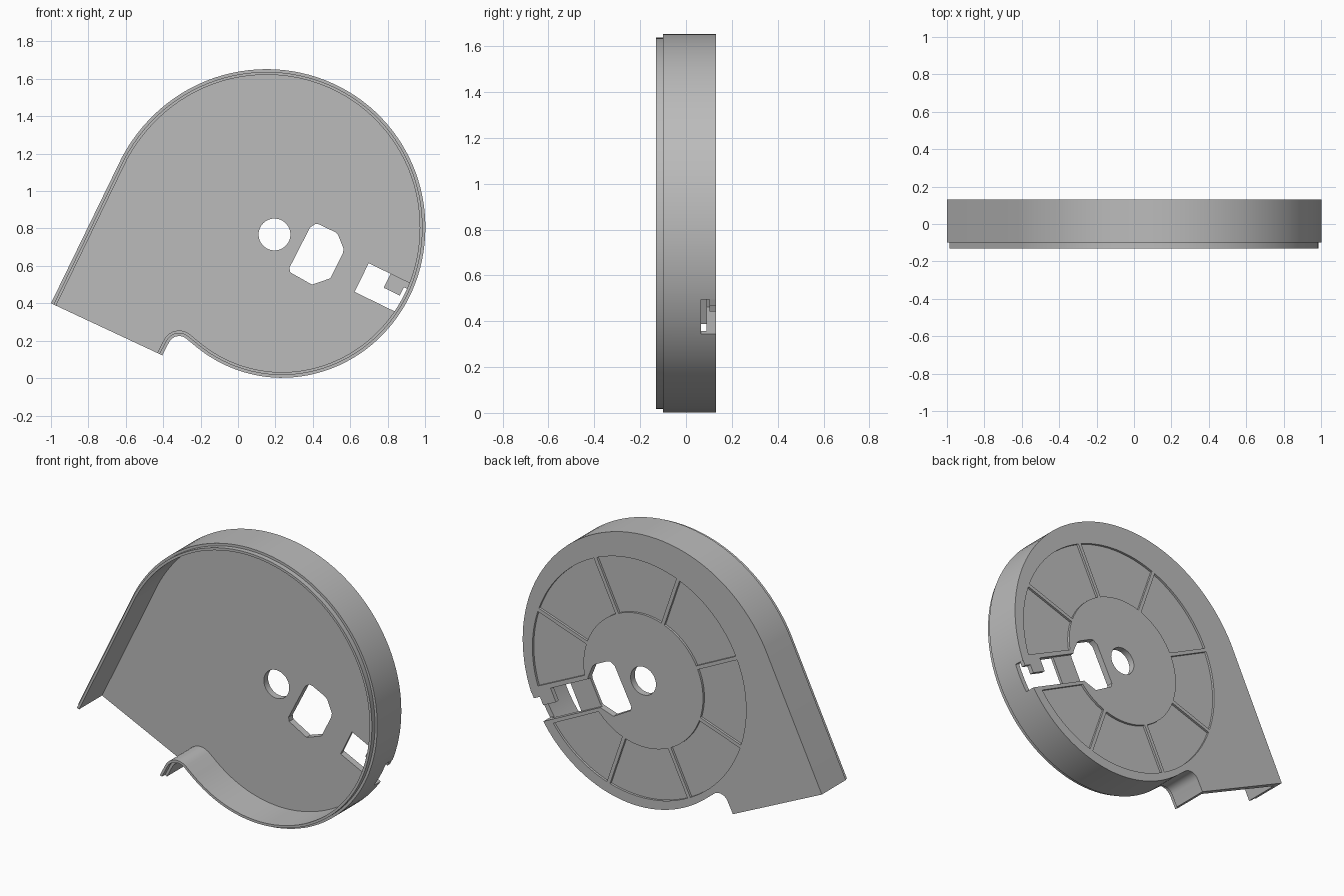
import bpy, bmesh, math
from mathutils import Vector

if "Cube" in bpy.data.objects:
    bpy.data.objects.remove(bpy.data.objects["Cube"])

HUB = Vector((0.195, 0.768))          # shaft centre (x, z)
BACK, FLOOR, SHOULDER, FRONT = 0.13, 0.09, -0.10, -0.13
AXIS = math.radians(-26)              # direction of the cable channel
U = Vector((math.cos(AXIS), math.sin(AXIS)))
V = Vector((-U.y, U.x))

grey = bpy.data.materials.new("grey_plastic")
grey.diffuse_color = (0.5, 0.5, 0.5, 1)
grey.use_nodes = True
grey.node_tree.nodes["Principled BSDF"].inputs["Base Color"].default_value = grey.diffuse_color


def finish(name, bm):
    bmesh.ops.recalc_face_normals(bm, faces=bm.faces[:])
    me = bpy.data.meshes.new(name)
    bm.to_mesh(me)
    bm.free()
    me.materials.append(grey)
    ob = bpy.data.objects.new(name, me)
    bpy.context.collection.objects.link(ob)
    return ob


def prisms(name, outlines, y0, y1):
    """Extrude closed x/z outlines between two depths."""
    bm = bmesh.new()
    for pts in outlines:
        a = [bm.verts.new((p[0], y0, p[1])) for p in pts]
        b = [bm.verts.new((p[0], y1, p[1])) for p in pts]
        bm.faces.new(a)
        bm.faces.new(b[::-1])
        for i in range(len(a)):
            j = (i + 1) % len(a)
            bm.faces.new((a[i], b[i], b[j], a[j]))
    return finish(name, bm)


def channel_rect(s0, s1, t0, t1):
    return [HUB + U * s + V * t for s, t in ((s0, t0), (s1, t0), (s1, t1), (s0, t1))]


# Scroll outline: spiral radius by angle, smoothly interpolated
KEYS = [(153, .914), (120, .902), (90, .883), (60, .858), (30, .83), (0, .806),
        (-30, .793), (-60, .782), (-86, .768), (-105, .752), (-124, .733)]


def radius(deg):
    n = len(KEYS)
    i = next(k for k in range(n - 1) if deg >= KEYS[k + 1][0])

    def slope(k):
        a, b = KEYS[max(k - 1, 0)], KEYS[min(k + 1, n - 1)]
        return (b[1] - a[1]) / (b[0] - a[0])
    (d0, r0), (d1, r1) = KEYS[i], KEYS[i + 1]
    h = d1 - d0
    t = (deg - d0) / h
    return ((2*t**3 - 3*t*t + 1) * r0 + (t**3 - 2*t*t + t) * h * slope(i)
            + (3*t*t - 2*t**3) * r1 + (t**3 - t*t) * h * slope(i + 1))


def polar(c, r, deg):
    a = math.radians(deg)
    return Vector((c[0] + r * math.cos(a), c[1] + r * math.sin(a)))


path = [Vector((-1.0, 0.40))]
STEPS = 92
for k in range(STEPS + 1):
    d = 153 - 277 * k / STEPS
    path.append(polar(HUB, radius(d), d))
# rounded tongue at the outlet
path += [polar((-0.315, 0.165), 0.06, d) for d in range(50, 156, 15)]
path.append(Vector((-0.405, 0.122)))

# Inward normals, with both ends lying along the outlet line
normals = []
for i in range(len(path)):
    t = (path[min(i + 1, len(path) - 1)] - path[max(i - 1, 0)]).normalized()
    normals.append(Vector((t.y, -t.x)))
outlet = (path[-1] - path[0]).normalized()
normals[0], normals[-1] = outlet, -outlet

# Housing: stepped wall section swept round the scroll, closed by a back plate
section = [(0, BACK), (0, SHOULDER), (.015, SHOULDER), (.015, FRONT), (.03, FRONT), (.03, FLOOR)]
bm = bmesh.new()
rows = []
for p, n in zip(path, normals):
    rows.append([bm.verts.new((p.x + n.x * o, y, p.y + n.y * o)) for o, y in section])
for a, b in zip(rows, rows[1:]):
    for j in range(len(section) - 1):
        bm.faces.new((a[j], a[j + 1], b[j + 1], b[j]))
caps = [bm.faces.new([r[0] for r in rows]),
        bm.faces.new([r[-1] for r in rows][::-1]),
        bm.faces.new(rows[0] + rows[-1][::-1])]
bmesh.ops.recalc_face_normals(bm, faces=bm.faces[:])
bmesh.ops.triangulate(bm, faces=caps)
housing = finish("fan_housing", bm)

# Sector pockets on the back, separated by eight ribs
RIM_C, RIM_R, INNER_R = Vector((0.222, 0.775)), 0.715, 0.40


def rim_radius(a):
    d = RIM_C - HUB
    du = d.dot(Vector((math.cos(a), math.sin(a))))
    return du + math.sqrt(RIM_R**2 - d.length_squared + du * du)


pockets = []
for k in range(8):
    a0, a1 = AXIS + k * math.pi / 4, AXIS + (k + 1) * math.pi / 4
    g0 = 0.108 if k == 0 else 0.011
    g1 = 0.108 if k == 7 else 0.011
    pts = []
    for rad, order in ((RIM_R, 1), (INNER_R, -1)):
        s, e = a0 + math.asin(g0 / rad), a1 - math.asin(g1 / rad)
        arc = []
        for i in range(13):
            a = s + (e - s) * i / 12
            r = rim_radius(a) if order == 1 else INNER_R
            arc.append(HUB + Vector((math.cos(a), math.sin(a))) * r)
        pts += arc[::order]
    pockets.append(pts)

motor = [(.385, .805), (.415, .825), (.435, .822), (.52, .78), (.535, .765), (.565, .69), (.56, .665),
         (.495, .535), (.475, .527), (.395, .50), (.28, .565), (.275, .59)]
cutters = [
    prisms("pocket_cutter", pockets, BACK - 0.014, BACK + 0.05),
    prisms("shaft_cutter", [[polar(HUB, 0.085, i * 7.5) for i in range(48)]], 0.0, 0.2),
    prisms("channel_cutter", [channel_rect(.30, 1.0, -.088, .083)], BACK - 0.022, 0.2),
    prisms("motor_cutter", [motor], 0.0, 0.2),
    prisms("cable_cutter", [channel_rect(.52, 1.0, -.088, .083)], 0.065, 0.21),
]
for c in cutters:
    m = housing.modifiers.new(c.name, 'BOOLEAN')
    m.operation, m.solver, m.object = 'DIFFERENCE', 'EXACT', c
    c.hide_render = True
bpy.context.view_layer.update()
dg = bpy.context.evaluated_depsgraph_get()
cut_mesh = bpy.data.meshes.new_from_object(housing.evaluated_get(dg))
housing.modifiers.clear()
housing.data = cut_mesh
for c in cutters:
    bpy.data.objects.remove(c)

# Cable retaining hook in the channel opening
hook = prisms("cable_hook", [channel_rect(.65, .745, 0.0, .086)], 0.103, BACK)
bridge = prisms("hook_arm", [channel_rect(.74, .79, .05, .086)], 0.103, BACK)

for ob in (housing, hook, bridge):
    bpy.ops.object.select_all(action='DESELECT')
    ob.select_set(True)
    bpy.context.view_layer.objects.active = ob
    bpy.ops.object.shade_smooth_by_angle(angle=math.radians(30))
